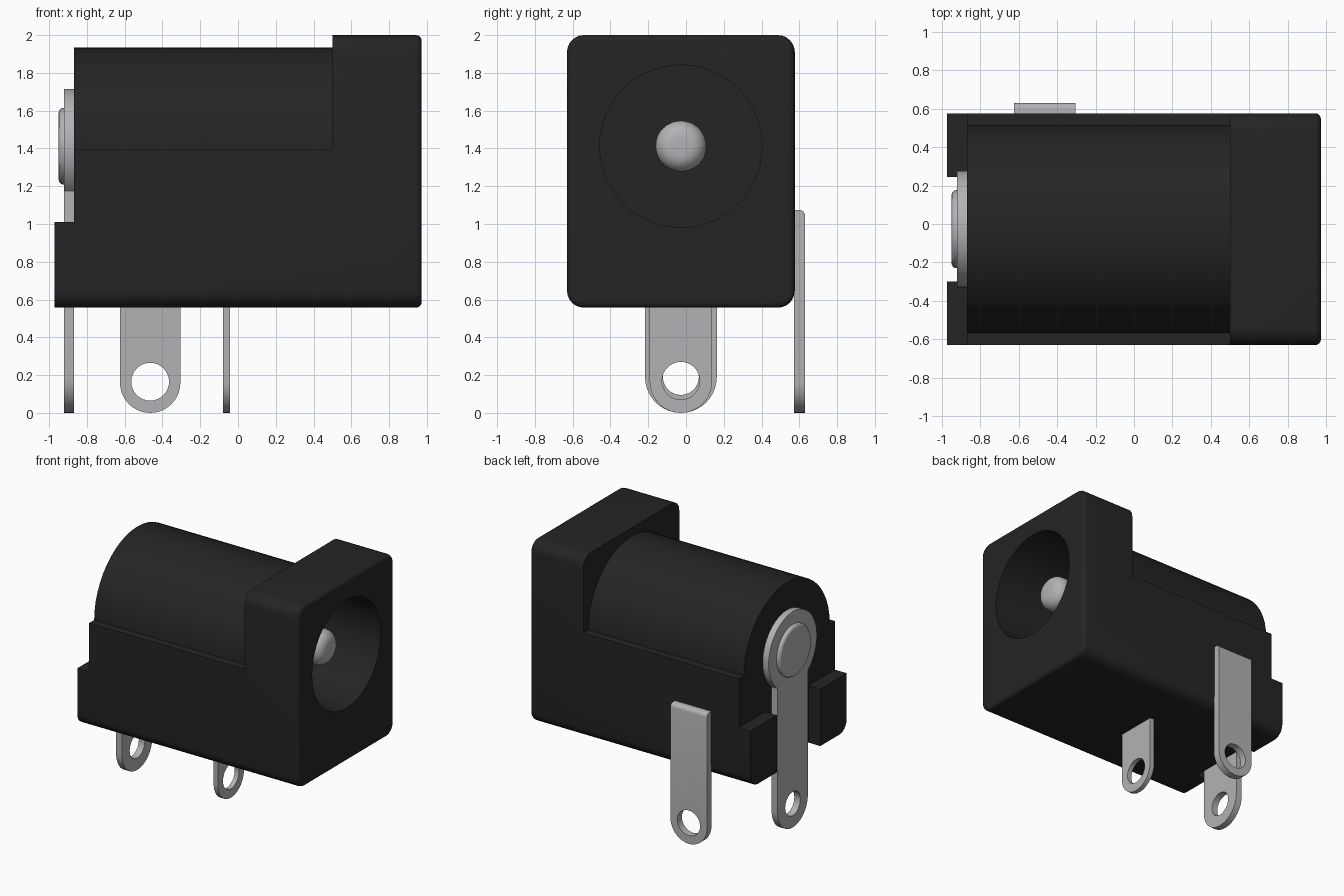
import bpy, bmesh
from math import sin, cos, pi, asin

if "Cube" in bpy.data.objects:
    bpy.data.objects.remove(bpy.data.objects["Cube"])

YC = -0.027   # centre line of the body
ZC = 1.412    # height of the bore axis


def material(name, rgb):
    m = bpy.data.materials.new(name)
    m.diffuse_color = (*rgb, 1)
    m.use_nodes = True
    m.node_tree.nodes["Principled BSDF"].inputs["Base Color"].default_value = m.diffuse_color
    return m


BLACK = material("black plastic", (0.018, 0.018, 0.018))
METAL = material("grey metal", (0.45, 0.45, 0.47))


def arc(u, v, r, a0, a1, n):
    return [(u + r * cos(a0 + (a1 - a0) * i / n), v + r * sin(a0 + (a1 - a0) * i / n))
            for i in range(n + 1)]


def circle(u, v, r, n=48):
    return arc(u, v, r, 0, 2 * pi, n)[:-1]


def rect(u0, u1, v0, v1):
    return [(u0, v0), (u1, v0), (u1, v1), (u0, v1)]


def prism(name, pts, axis, a, b, mat, bevel=0, rule=None, segs=4):
    """Extrude a (horizontal, z) outline along x or y; bevel edges whose verts meet the rule."""
    place = (lambda u, v: (a, u, v)) if axis == 'x' else (lambda u, v: (u, a, v))
    bm = bmesh.new()
    face = bm.faces.new([bm.verts.new(place(*p)) for p in pts])
    ext = bmesh.ops.extrude_face_region(bm, geom=[face])
    vec = (b - a, 0, 0) if axis == 'x' else (0, b - a, 0)
    bmesh.ops.translate(bm, vec=vec, verts=[v for v in ext['geom'] if isinstance(v, bmesh.types.BMVert)])
    bmesh.ops.recalc_face_normals(bm, faces=bm.faces)
    if bevel:
        edges = [e for e in bm.edges if all(rule(v.co) for v in e.verts)]
        bmesh.ops.bevel(bm, geom=edges, offset=bevel, segments=segs, profile=0.5, affect='EDGES')
    mesh = bpy.data.meshes.new(name)
    bm.to_mesh(mesh)
    bm.free()
    mesh.materials.append(mat)
    ob = bpy.data.objects.new(name, mesh)
    bpy.context.collection.objects.link(ob)
    return ob


def select(ob):
    bpy.ops.object.select_all(action='DESELECT')
    ob.select_set(True)
    bpy.context.view_layer.objects.active = ob


def finish(ob, cutters=()):
    """Cut the helpers out of the part, then smooth the round faces."""
    select(ob)
    for c in cutters:
        m = ob.modifiers.new("cut", 'BOOLEAN')
        m.operation, m.solver, m.object = 'DIFFERENCE', 'EXACT', c
        bpy.ops.object.modifier_apply(modifier=m.name)
    for c in cutters:
        bpy.data.objects.remove(c)
    select(ob)
    bpy.ops.object.shade_smooth_by_angle(angle=0.6)


def cutter(pts, axis, a, b):
    c = prism("cutter", pts, axis, a, b, BLACK)
    c.hide_render = True
    return c


def bore():
    return cutter(circle(YC, ZC, 0.43), 'x', -0.4, 1.2)


# housing: rounded block with stepped top, rear step, rear slot and bore
R, Y0, Y1, Z0, Z1 = 0.09, YC - 0.603, YC + 0.603, 0.557, 2.0
outline = (arc(Y1 - R, Z1 - R, R, 0, pi / 2, 6) + arc(Y0 + R, Z1 - R, R, pi / 2, pi, 6)
           + arc(Y0 + R, Z0 + R, R, pi, 1.5 * pi, 6) + arc(Y1 - R, Z0 + R, R, 1.5 * pi, 2 * pi, 6))
housing = prism("housing", outline, 'x', -0.972, 0.972, BLACK, 0.03, lambda c: c.x > 0.97)
finish(housing, [
    cutter(rect(-1, 1, 1.397, 2.5), 'x', -1.5, 0.5),
    cutter(rect(-1, 1, 1.01, 2.4), 'x', -1.4, -0.868),
    cutter(rect(YC - 0.272, YC + 0.272, 0.2, 2.3), 'x', -1.3, -0.868),
    bore()])

# barrel: half round on top of the housing
barrel = prism("barrel", arc(YC, 1.394, 0.54, 0, pi, 24), 'x', -0.868, 0.51, BLACK)
finish(barrel, [bore()])

# centre pin and its riveted head at the back
finish(prism("centre_pin", circle(YC, ZC, 0.135), 'x', -0.42, 0.83, METAL,
             0.085, lambda c: c.x > 0.82, 6))
finish(prism("rivet_head", circle(YC, ZC, 0.203), 'x', -0.9, -0.949, METAL,
             0.025, lambda c: c.x < -0.94))

# rear terminal: disc running down into a rounded tab
t = asin(0.19 / 0.303)
finish(prism("rear_terminal",
             arc(YC, ZC, 0.303, -pi / 2 + t, 1.5 * pi - t, 40) + arc(YC, 0.19, 0.19, pi, 2 * pi, 20),
             'x', -0.92, -0.867, METAL),
       [cutter(circle(YC, 0.19, 0.095, 32), 'x', -1.1, -0.7)])


def tab(u, r, top):
    return [(u + r, top), (u - r, top)] + arc(u, r, r, pi, 2 * pi, 20)


# middle terminal under the housing
finish(prism("middle_terminal", tab(YC, 0.165, 0.6), 'x', -0.08, -0.043, METAL),
       [cutter(circle(YC, 0.17, 0.1, 32), 'x', -0.3, 0.2)])

# side terminal with a rounded top edge
finish(prism("side_terminal", tab(-0.465, 0.16, 1.075), 'y', Y1 - 0.003, 0.63, METAL,
             0.03, lambda c: c.y > 0.62 and c.z > 1.07),
       [cutter(circle(-0.465, 0.165, 0.1, 32), 'y', 0.4, 0.8)])
